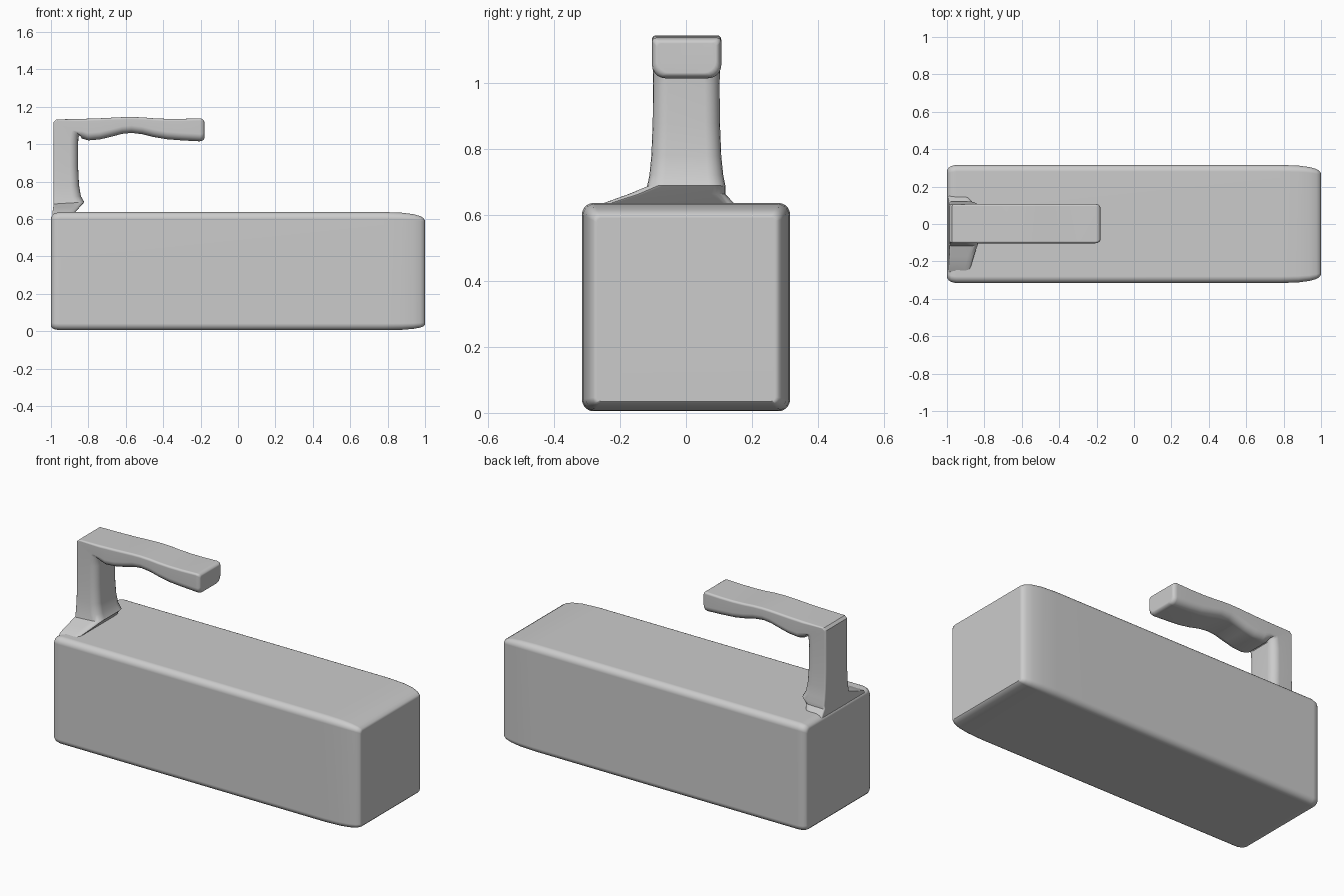
import bpy, bmesh, math
from mathutils import Vector


def section(outer, inner, y0, y1, r_out, r_in, n=5):
    """Rounded rectangle spanning outer->inner (x, z points) and y0->y1."""
    o = Vector((outer[0], 0, outer[1]))
    i = Vector((inner[0], 0, inner[1]))
    length = (i - o).length
    d = (i - o) / length
    corners = [(r_out, y0 + r_out, r_out, 180), (length - r_in, y0 + r_in, r_in, 270),
               (length - r_in, y1 - r_in, r_in, 0), (r_out, y1 - r_out, r_out, 90)]
    ring = []
    for u, v, r, start in corners:
        for k in range(n + 1):
            a = math.radians(start + 90 * k / n)
            ring.append(o + d * (u + r * math.cos(a)) + Vector((0, v + r * math.sin(a), 0)))
    return ring


def loft(name, rings):
    bm = bmesh.new()
    loops = [[bm.verts.new(p) for p in ring] for ring in rings]
    for a, b in zip(loops, loops[1:]):
        for k in range(len(a)):
            j = (k + 1) % len(a)
            bm.faces.new((a[k], a[j], b[j], b[k]))
    bm.faces.new(loops[0])
    bm.faces.new(loops[-1])
    bmesh.ops.recalc_face_normals(bm, faces=bm.faces)
    mesh = bpy.data.meshes.new(name)
    bm.to_mesh(mesh)
    bm.free()
    obj = bpy.data.objects.new(name, mesh)
    bpy.context.collection.objects.link(obj)
    bpy.ops.object.select_all(action='DESELECT')
    obj.select_set(True)
    bpy.context.view_layer.objects.active = obj
    bpy.ops.object.shade_smooth_by_angle(angle=math.radians(35))
    mod = obj.modifiers.new("flat_normals", 'WEIGHTED_NORMAL')
    mod.keep_sharp = True
    return obj


# Long block body: x position and inset of the rounded section
W, BOTTOM, TOP = 0.316, 0.005, 0.637
body = [(-1.0, 0.03), (-0.992, 0.016), (-0.978, 0.006), (-0.95, 0.0), (0.78, 0.0),
        (0.88, 0.004), (0.94, 0.012), (0.975, 0.022), (0.992, 0.033), (1.0, 0.046)]
rings = []
for x, s in body:
    b = BOTTOM + s * 0.65
    r = max(0.012, 0.036 - s * 0.5)
    rings.append(section((x, TOP - s), (x, b), -W + s, W - s, r, r))
loft("body", rings)

# Handle: flared post rising from the rear, mitred into the wavy grip
# outer point, inner point, y min, y max, outer radius, inner radius
post = [
    ((-0.992, 0.600), (-0.870, 0.615), -0.280, 0.165, 0.010, 0.030),
    ((-0.992, 0.635), (-0.870, 0.637), -0.250, 0.145, 0.010, 0.035),
    ((-0.988, 0.662), (-0.845, 0.664), -0.175, 0.120, 0.010, 0.045),
    ((-0.986, 0.680), (-0.822, 0.690), -0.118, 0.120, 0.010, 0.050),
    ((-0.986, 0.720), (-0.840, 0.722), -0.111, 0.113, 0.010, 0.048),
    ((-0.986, 0.780), (-0.850, 0.780), -0.105, 0.107, 0.010, 0.045),
    ((-0.986, 0.880), (-0.855, 0.880), -0.101, 0.103, 0.010, 0.045),
    ((-0.986, 1.000), (-0.855, 1.000), -0.100, 0.102, 0.010, 0.045),
    ((-0.986, 1.118), (-0.853, 1.040), -0.101, 0.104, 0.010, 0.045),
    ((-0.972, 1.132), (-0.844, 1.050), -0.101, 0.105, 0.010, 0.045),
]
# x, top z, bottom z along the grip
grip = [(-0.835, 1.135, 1.030), (-0.80, 1.136, 1.020), (-0.74, 1.138, 1.025),
        (-0.68, 1.141, 1.039), (-0.62, 1.144, 1.055), (-0.57, 1.145, 1.060),
        (-0.51, 1.143, 1.053), (-0.45, 1.138, 1.038), (-0.38, 1.135, 1.026),
        (-0.30, 1.135, 1.020), (-0.205, 1.138, 1.015)]
rings = [section(*p) for p in post]
rings += [section((x, t), (x, b), -0.103, 0.107, 0.012, 0.04) for x, t, b in grip]
# Rounded tip of the grip
for x, s in [(-0.192, 0.003), (-0.184, 0.009), (-0.180, 0.017)]:
    rings.append(section((x, 1.138 - s), (x, 1.015 + s), -0.103 + s, 0.107 - s, 0.012, 0.036))
loft("handle", rings)
